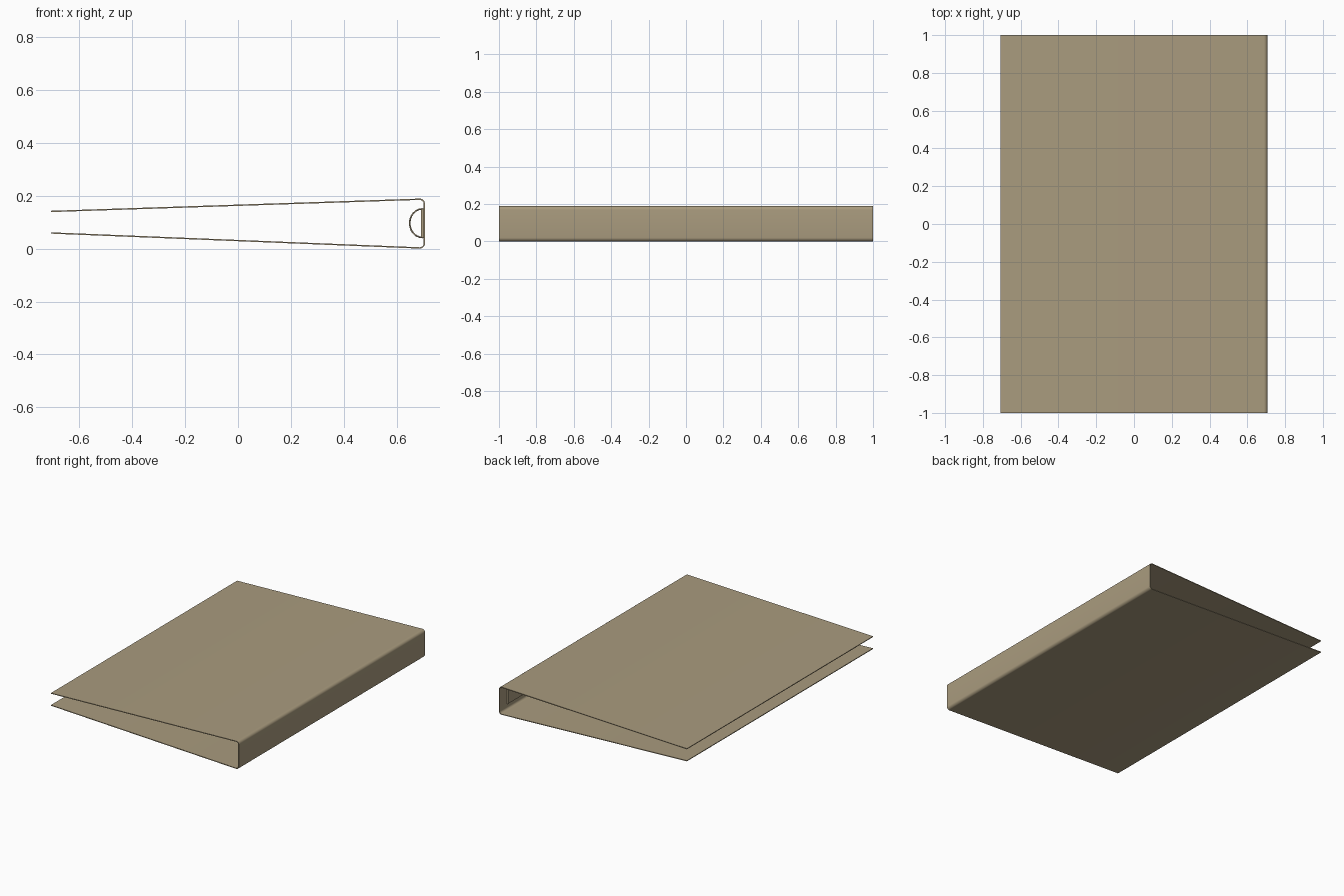
import bpy, bmesh
from math import sin, cos, pi, radians

if "Cube" in bpy.data.objects:
    bpy.data.objects.remove(bpy.data.objects["Cube"])

tan = bpy.data.materials.new("tan_board")
tan.diffuse_color = (0.40, 0.33, 0.21, 1)
tan.use_nodes = True
tan.node_tree.nodes["Principled BSDF"].inputs["Base Color"].default_value = tan.diffuse_color


def extrude(name, profile, y0, y1):
    """Extrude a closed x-z profile along y."""
    bm = bmesh.new()
    face = bm.faces.new([bm.verts.new((x, y0, z)) for x, z in profile])
    out = bmesh.ops.extrude_face_region(bm, geom=[face])
    verts = [v for v in out["geom"] if isinstance(v, bmesh.types.BMVert)]
    bmesh.ops.translate(bm, verts=verts, vec=(0, y1 - y0, 0))
    bmesh.ops.recalc_face_normals(bm, faces=bm.faces)
    me = bpy.data.meshes.new(name)
    bm.to_mesh(me)
    bm.free()
    ob = bpy.data.objects.new(name, me)
    bpy.context.collection.objects.link(ob)
    me.materials.append(tan)
    bpy.context.view_layer.objects.active = ob
    ob.select_set(True)
    bpy.ops.object.shade_smooth_by_angle(angle=radians(35))
    ob.select_set(False)
    return ob


# Folded cover: two boards tapering together from a rounded spine
R, T, EDGE = 0.02, 0.005, 0.707
TILT_TOP, TILT_LOW = 1.9, 2.3


def arc(cx, cz, r, a0, a1, n=6):
    return [(cx + r * cos(radians(a0 + (a1 - a0) * i / n)),
             cz + r * sin(radians(a0 + (a1 - a0) * i / n))) for i in range(n + 1)]


def skin(d):
    r = R - d
    return ([(-EDGE, 0.0565 + d)]
            + arc(EDGE - R, R, r, -90 - TILT_LOW, 0)
            + arc(EDGE - R, 0.189 - R, r, 0, 90 + TILT_TOP)
            + [(-EDGE, 0.143 - d)])


extrude("cover", skin(0) + skin(T)[::-1], -1, 1)

# Ring mechanism: base plate on the inside of the spine
extrude("ring_plate", [(0.692, 0.044), (0.703, 0.038), (0.703, 0.154), (0.692, 0.148)],
        -0.92, 0.92)

# Three thin half rings
for i, y in enumerate((-0.74, 0, 0.74)):
    cu = bpy.data.curves.new("ring", 'CURVE')
    cu.dimensions = '3D'
    cu.bevel_depth = 0.003
    cu.bevel_resolution = 2
    cu.use_fill_caps = True
    sp = cu.splines.new('POLY')
    n = 12
    sp.points.add(n)
    for k, p in enumerate(sp.points):
        a = pi / 2 + pi * k / n
        p.co = (0.697 + 0.048 * cos(a), y, 0.096 + 0.054 * sin(a), 1)
    cu.materials.append(tan)
    ob = bpy.data.objects.new(f"ring_{i + 1}", cu)
    bpy.context.collection.objects.link(ob)
